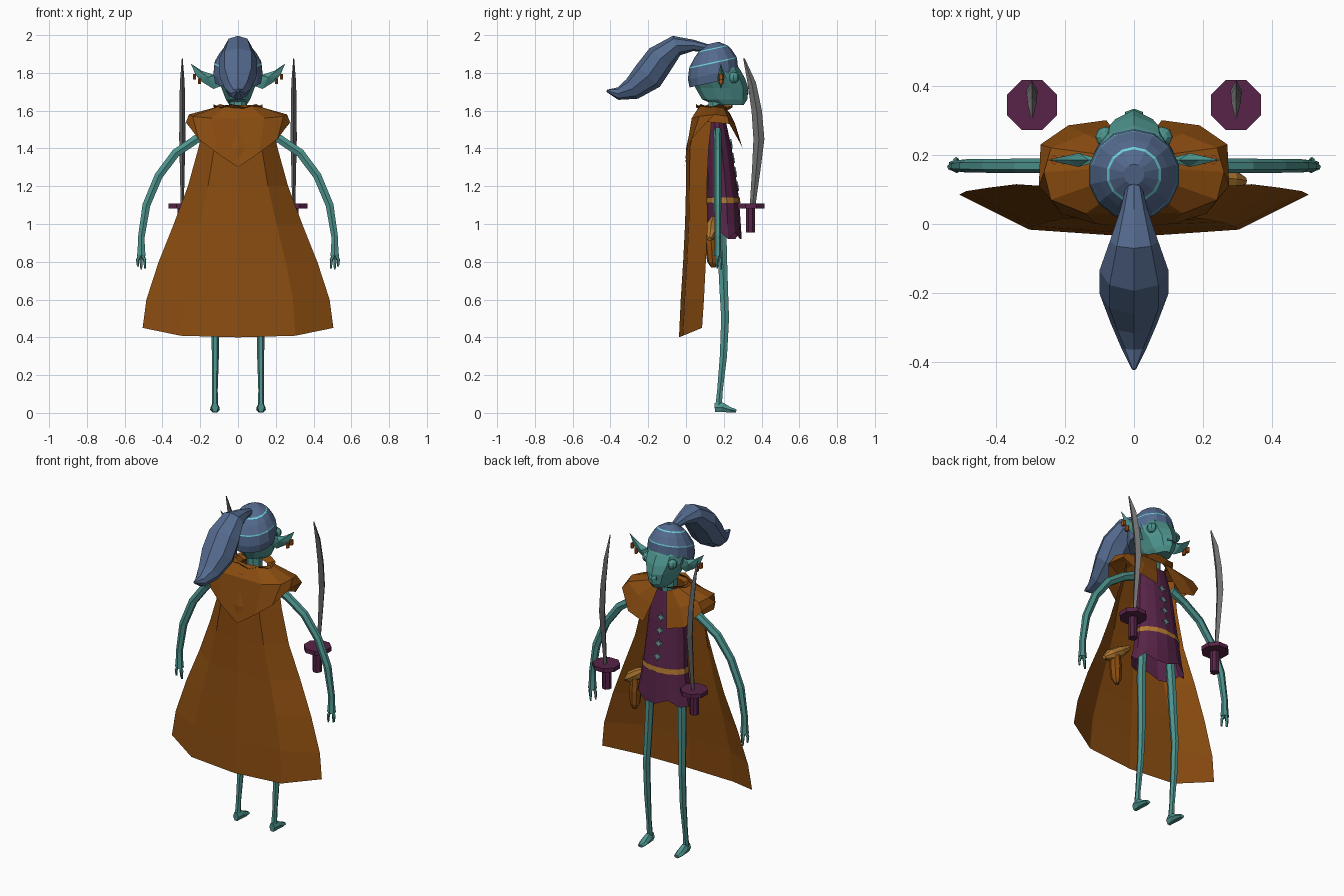
import bpy, bmesh
from math import sin, cos, pi
from mathutils import Vector

cube = bpy.data.objects.get("Cube")
if cube:
    bpy.data.objects.remove(cube)


def material(name, rgb):
    lin = [((c / 255 + 0.055) / 1.055) ** 2.4 for c in rgb] + [1]
    m = bpy.data.materials.new(name)
    m.use_nodes = True
    m.diffuse_color = lin
    m.node_tree.nodes["Principled BSDF"].inputs["Base Color"].default_value = lin
    return m


SKIN = material("teal skin", (78, 148, 142))
CLOTH = material("brown cloth", (138, 76, 16))
HAIR = material("slate blue", (84, 106, 142))
PURPLE = material("plum", (88, 36, 72))
STEEL = material("grey steel", (112, 112, 112))
TAN = material("tan leather", (178, 122, 50))
CYAN = material("pale cyan", (110, 208, 218))
COPPER = material("copper", (160, 80, 25))
CLASP = material("grey green", (112, 148, 148))
SIDES = ((1, "left_"), (-1, "right_"))


def make(name, verts, faces, mats, solid=True):
    bm = bmesh.new()
    vs = [bm.verts.new(v) for v in verts]
    for f in faces:
        bm.faces.new([vs[i] for i in f])
    if solid:
        bmesh.ops.recalc_face_normals(bm, faces=bm.faces)
    me = bpy.data.meshes.new(name)
    bm.to_mesh(me)
    bm.free()
    for m in mats:
        me.materials.append(m)
    ob = bpy.data.objects.new(name, me)
    bpy.context.collection.objects.link(ob)
    return ob


def loft(name, rings, mat, closed=True, caps=True, extra=()):
    """Skin between rows of equal length."""
    n = len(rings[0])
    verts = [p for r in rings for p in r]
    faces = []
    for j in range(len(rings) - 1):
        for i in range(n if closed else n - 1):
            k = (i + 1) % n
            faces.append((j * n + i, j * n + k, j * n + n + k, j * n + n + i))
    if caps:
        faces += [tuple(range(n)), tuple(range(len(verts) - n, len(verts)))]
    return make(name, verts, faces, [mat, *extra], solid=closed)


def ring(z, cy, rx, ry, n=10, cx=0.0, tilt=0.0):
    angles = [2 * pi * (i + 0.5) / n for i in range(n)]
    return [(cx + rx * cos(a), cy + ry * sin(a), z + tilt * sin(a)) for a in angles]


def tube(name, path, side, mat, n=6):
    """Limb along (x, y, z, width radius, depth radius) points."""
    side = Vector(side)
    pts = [Vector(p[:3]) for p in path]
    rings = []
    for i, p in enumerate(path):
        t = (pts[min(i + 1, len(pts) - 1)] - pts[max(i - 1, 0)]).normalized()
        up = t.cross(side)
        rings.append([pts[i] + side * p[3] * cos(2 * pi * k / n) + up * p[4] * sin(2 * pi * k / n)
                      for k in range(n)])
    return loft(name, rings, mat)


X, Y = (1, 0, 0), (0, 1, 0)

# Long cape: an open arc in cross-section, flaring to the hem
rows = [(1.58, .17, .14, .04), (1.4, .21, .12, .0), (1.2, .265, .11, .0), (1.0, .34, .115, -.005),
        (.8, .42, .105, -.015), (.6, .485, .095, -.028), (.4, .505, .085, -.037)]
arc = [(-1, 1), (-.6, .17), (0, 0), (.6, .17), (1, 1)]
loft("cape", [[(a * hw, back + (front - back) * d, z + (.05 * d if z < .5 else 0)) for a, d in arc]
              for z, hw, front, back in rows], CLOTH, closed=False, caps=False)

# Shoulder mantle: neck, shoulder and hem rows, half listed and mirrored
neck = [(0, .075, 1.63), (.06, .085, 1.63), (.1, .12, 1.625), (.11, .16, 1.62),
        (.09, .2, 1.615), (.06, .22, 1.6), (.03, .23, 1.59)]
shoulder = [(0, .03, 1.56), (.14, .03, 1.56), (.24, .07, 1.57), (.26, .15, 1.58),
            (.24, .22, 1.57), (.14, .26, 1.53), (.05, .26, 1.5)]
hem = [(0, -.008, 1.3), (.11, 0, 1.375), (.21, .03, 1.45), (.275, .11, 1.54),
       (.27, .23, 1.53), (.19, .285, 1.43), (.08, .3, 1.4)]
full = [[(-x, y, z) for x, y, z in r[:0:-1]] + r for r in (neck, shoulder, hem)]
loft("mantle", full, CLOTH, closed=False, caps=False)

# Pointed collar
points = ring(1.635, .15, .135, .1, 12)
points = [(x, y, z - .018 * (i % 2)) for i, (x, y, z) in enumerate(points)]
loft("collar", [ring(1.6, .15, .08, .07, 12), points], CLOTH, caps=False)

# Tunic with ragged hem, belt and star clasps
ragged = [(x, y, z + .035 * (i % 3 == 1)) for i, (x, y, z) in enumerate(ring(.92, .203, .178, .092, 14))]
loft("tunic", [ring(1.57, .16, .09, .045, 14), ring(1.4, .175, .12, .067, 14),
               ring(1.14, .195, .14, .085, 14), ring(1.0, .2, .162, .09, 14), ragged],
     PURPLE, caps=False)
loft("belt", [ring(1.14, .195, .145, .09, 14), ring(1.11, .196, .149, .092, 14)], TAN, caps=False)
for i in range(4):
    z = 1.2 + .075 * i
    y = .283 - (z - 1.14) * .15
    star = [((.026 - .015 * (k % 2)) * cos(k * pi / 4), (.026 - .015 * (k % 2)) * sin(k * pi / 4))
            for k in range(8)]
    loft(f"clasp_{i + 1}", [[(a, y + d - b * .15, z + b) for a, b in star] for d in (-.004, .004)], CLASP)

# Neck and head with blunt muzzle
loft("neck", [ring(z, .16, .045, .045, 8) for z in (1.5, 1.7)], SKIN)
loft("head", [ring(1.63, .23, .048, .075), ring(1.66, .205, .068, .12), ring(1.72, .19, .092, .14),
              ring(1.77, .168, .118, .145), ring(1.82, .155, .125, .13), ring(1.9, .145, .08, .08)], SKIN)
loft("nose", [ring(1.69, .315, .03, .018, 6), ring(1.76, .3, .014, .01, 6)], SKIN)

# Head wrap with thin pale stripes
wrap = [(1.75, .124), (1.795, .133), (1.85, .127), (1.857, .125), (1.9, .1), (1.925, .08),
        (1.931, .073), (1.958, .03)]
ob = loft("head_wrap", [ring(z, .143, r, r, 14, tilt=r * .22) for z, r in wrap], HAIR, extra=[CYAN])
for f in ob.data.polygons:
    if f.index // 14 in (2, 5) and f.index < 14 * (len(wrap) - 1):
        f.material_index = 1

# Ponytail sweeping over the back
tube("ponytail", [(0, .12, 1.93, .02, .02), (0, .04, 1.945, .04, .03), (0, -.05, 1.945, .07, .055),
                  (0, -.135, 1.875, .1, .08), (0, -.2, 1.785, .1, .085), (0, -.285, 1.715, .068, .06),
                  (0, -.36, 1.69, .036, .033), (0, -.42, 1.705, .006, .006)], X, HAIR, 8)

# Hip pouch with flap
tube("pouch", [(.245, .13, .96, .03, .03), (.245, .135, .88, .035, .035), (.245, .14, .8, .028, .03),
               (.245, .145, .77, .012, .014)], Y, CLOTH, 8)
tube("pouch_flap", [(.16, .145, 1.03, .015, .015), (.22, .135, .985, .034, .034),
                    (.28, .13, .945, .034, .034), (.32, .125, .92, .012, .012)], Y, TAN, 8)

for s, label in SIDES:
    # Eye
    bpy.ops.mesh.primitive_uv_sphere_add(segments=8, ring_count=6, radius=.03,
                                         location=(s * .082, .252, 1.775))
    eye = bpy.context.object
    eye.name = label + "eye"
    eye.data.materials.append(SKIN)

    # Pointed ear: flat outline with a ridge on both faces
    outline = [(.09, 1.73), (.13, 1.715), (.195, 1.755), (.225, 1.79), (.25, 1.85),
               (.19, 1.81), (.13, 1.79), (.09, 1.8)]
    n = len(outline)
    verts = [(s * x, .185, z) for x, z in outline] + [(s * .16, .165, 1.775), (s * .16, .205, 1.775)]
    make(label + "ear", verts, [(i, (i + 1) % n, n + c) for i in range(n) for c in (0, 1)], [SKIN])
    for i, (x, z) in enumerate([(.205, 1.755), (.23, 1.78)]):
        loft(f"{label}earring_{i + 1}", [ring(z + d, .185, .009, .014, 6, cx=s * x)
                                         for d in (-.015, .015)], COPPER)

    # Arm and fingers
    arm = [(.13, 1.49, .028), (.22, 1.45, .026), (.33, 1.375, .026), (.42, 1.255, .025),
           (.485, 1.1, .024), (.512, .93, .02), (.512, .87, .022), (.512, .83, .026)]
    tube(label + "arm", [(s * x, .168, z, r * .8, r) for x, z, r in arm], Y, SKIN)
    for i, (x, y, z) in enumerate([(.492, .165, .765), (.512, .185, .76), (.53, .165, .775)]):
        tube(f"{label}finger_{i + 1}", [(s * .512, .17, .85, .01, .01), (s * (x + .002), y, .81, .009, .009),
                                        (s * x, y, z, .005, .005)], Y, SKIN, 5)

    # Leg and foot
    leg = [(.1, .19, 1.0, .028), (.11, .192, .85, .028), (.115, .2, .65, .026), (.12, .207, .5, .024),
           (.12, .198, .3, .022), (.122, .18, .12, .017), (.122, .172, .03, .02)]
    tube(label + "leg", [(s * x, y, z, r * .85, r) for x, y, z, r in leg], X, SKIN)
    tube(label + "foot", [(s * .122, .152, .028, .018, .028), (s * .122, .19, .03, .023, .03),
                          (s * .122, .235, .016, .026, .016), (s * .122, .266, .01, .016, .01)], X, SKIN)

    # Curved sword: blade, round guard and grip
    cx = s * .295
    blade = [(1.1, .338, .368), (1.3, .35, .396), (1.45, .357, .415), (1.6, .347, .402),
             (1.75, .325, .37), (1.875, .303, .312)]
    loft(label + "blade", [[(cx, a, z), (cx + w, (a + b) / 2, z), (cx, b, z), (cx - w, (a + b) / 2, z)]
                           for z, a, b in blade for w in [(b - a) * .28]], STEEL)
    loft(label + "guard", [ring(z, .344, .078, .078, 8, cx=cx) for z in (1.083, 1.108)], PURPLE)
    loft(label + "grip", [ring(z, .341, .026, .026, 8, cx=cx) for z in (.955, 1.09)], PURPLE)
